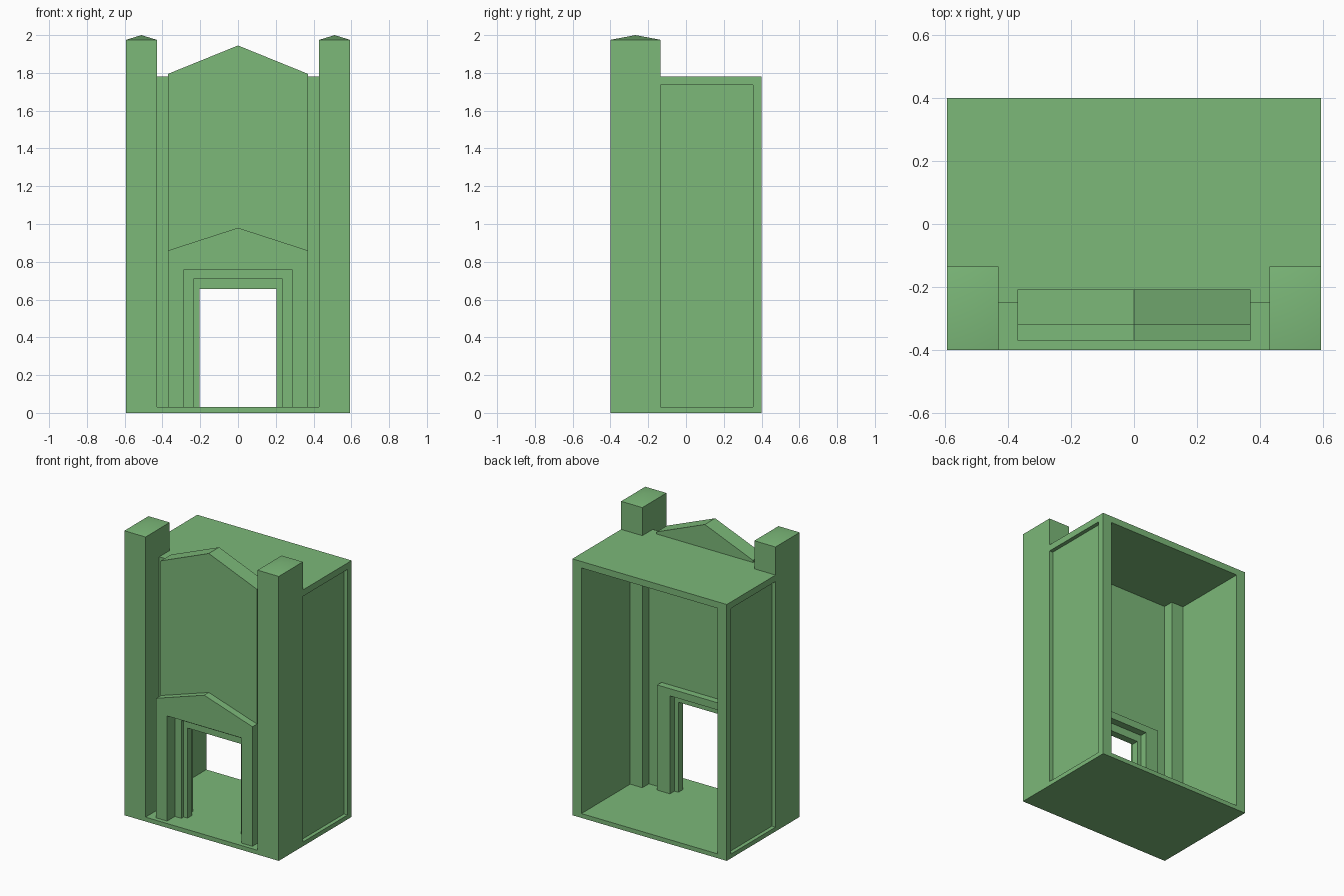
import bpy, bmesh, math
from mathutils import Vector

cube = bpy.data.objects.get("Cube")
if cube:
    bpy.data.objects.remove(cube, do_unlink=True)

GREEN = (0.20, 0.48, 0.19, 1.0)
mat = bpy.data.materials.new("leaf_green")
mat.use_nodes = True
mat.diffuse_color = GREEN
mat.node_tree.nodes["Principled BSDF"].inputs["Base Color"].default_value = GREEN

FLOOR, CEILING, ROOF = 0.03, 1.735, 1.78
HALF_W, BACK, FRONT = 0.593, 0.4, -0.4
TOWER_IN, TOWER_BACK = 0.43, -0.135
WALL_FRONT, WALL_BACK, BAY = -0.25, -0.207, 0.37


def make_object(name, bm):
    bmesh.ops.recalc_face_normals(bm, faces=bm.faces)
    mesh = bpy.data.meshes.new(name)
    bm.to_mesh(mesh)
    bm.free()
    mesh.materials.append(mat)
    obj = bpy.data.objects.new(name, mesh)
    bpy.context.collection.objects.link(obj)
    return obj


def mirrored(half):
    """Close a right-hand half outline with its mirror image."""
    return half + [(-a, b) for a, b in reversed(half) if a != 0]


def prism(name, outline, lo, hi, axis):
    """Extrude an outline along y (points are x, z) or z (points are x, y)."""
    bm = bmesh.new()
    place = (lambda a, b: (a, lo, b)) if axis == "y" else (lambda a, b: (a, b, lo))
    face = bm.faces.new([bm.verts.new(place(a, b)) for a, b in outline])
    moved = bmesh.ops.extrude_face_region(bm, geom=[face])["geom"]
    offset = Vector((0, hi - lo, 0)) if axis == "y" else Vector((0, 0, hi - lo))
    bmesh.ops.translate(bm, vec=offset,
                        verts=[v for v in moved if isinstance(v, bmesh.types.BMVert)])
    return make_object(name, bm)


def box_outline(x0, x1, y0, y1):
    return [(x0, y0), (x1, y0), (x1, y1), (x0, y1)]


def arch(name, half_width, eave, apex, opening, head, y0, y1):
    """Wall with a doorway; a peaked top when apex is given."""
    half = [(half_width, eave), (half_width, FLOOR), (opening, FLOOR), (opening, head)]
    if apex:
        half.insert(0, (0, apex))
    return prism(name, mirrored(half), y0, y1, "y")


def cut(obj, cutter):
    mod = obj.modifiers.new("cut", "BOOLEAN")
    mod.operation = "DIFFERENCE"
    mod.solver = "EXACT"
    mod.object = cutter
    bpy.context.view_layer.objects.active = obj
    bpy.ops.object.modifier_apply(modifier=mod.name)
    bpy.data.objects.remove(cutter, do_unlink=True)


# Hollow body, open at the back, with a floor reaching out between the towers
body = prism("body", mirrored([(HALF_W, BACK), (HALF_W, TOWER_BACK),
                               (TOWER_IN, TOWER_BACK), (TOWER_IN, FRONT)]), 0, ROOF, "z")
inner = 0.523
cut(body, prism("front_cutter", box_outline(-1, 1, -0.6, WALL_FRONT), FLOOR, 3, "z"))
cut(body, prism("room_cutter", mirrored([
    (inner, 0.6), (inner, TOWER_BACK), (TOWER_IN, TOWER_BACK), (TOWER_IN, WALL_BACK),
    (BAY, WALL_BACK), (BAY, -0.6)]), FLOOR, CEILING, "z"))

# Sunken side panels
for side in (-1, 1):
    xs = sorted((side * (HALF_W - 0.027), side * 0.7))
    cut(body, prism("panel_cutter", box_outline(*xs, TOWER_BACK, 0.355), FLOOR, CEILING, "z"))

# Corner towers with shallow pointed caps
for side, label in ((1, "left"), (-1, "right")):
    xs = sorted((side * TOWER_IN, side * HALF_W))
    tower = prism(label + "_tower", box_outline(*xs, FRONT, TOWER_BACK), 0, 1.975, "z")
    bm = bmesh.new()
    bm.from_mesh(tower.data)
    top = max(bm.faces, key=lambda f: f.calc_center_median().z)
    tip = bmesh.ops.poke(bm, faces=[top])["verts"][0]
    tip.co.z = 2.0
    bm.to_mesh(tower.data)
    bm.free()
    bpy.ops.object.select_all(action="DESELECT")
    tower.select_set(True)
    bpy.context.view_layer.objects.active = tower
    bpy.ops.object.shade_smooth_by_angle(angle=math.radians(30))

# Tall gabled front and the lower gabled porch on it
arch("gable_wall", BAY, 1.795, 1.945, 0.285, 0.76, -0.32, WALL_BACK)
arch("porch", BAY, 0.86, 0.98, 0.285, 0.76, -0.37, -0.32)

# Stepped doorway and its inner surround
arch("outer_door_frame", 0.285, 0.76, None, 0.235, 0.71, -0.285, WALL_BACK)
arch("inner_door_frame", 0.235, 0.71, None, 0.205, 0.655, -0.26, -0.21)
arch("inside_door_surround", 0.333, 0.76, None, 0.235, 0.71, WALL_BACK, -0.16)
